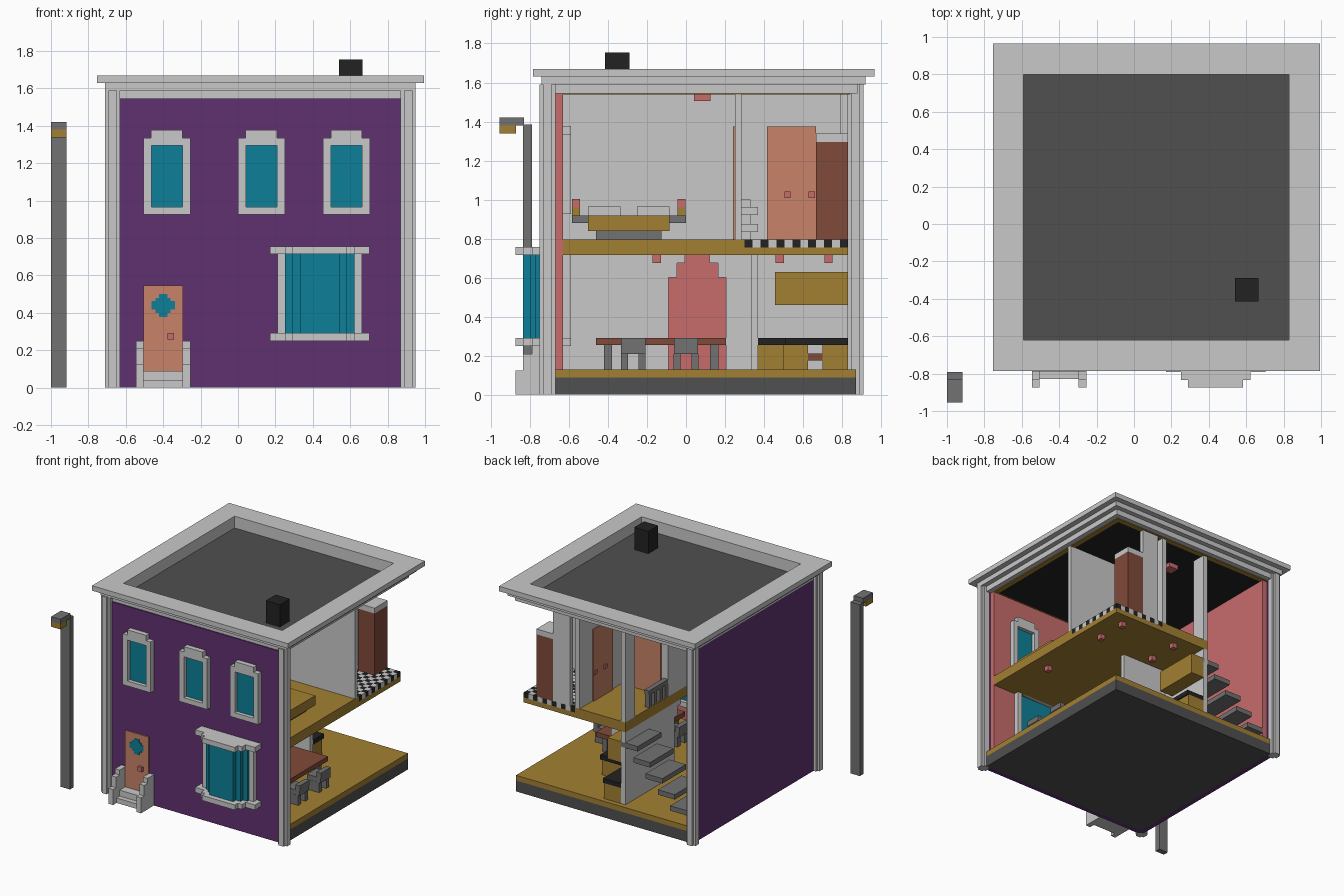
import bpy, bmesh
from mathutils import Vector

default_cube = bpy.data.objects.get("Cube")
if default_cube:
    bpy.data.objects.remove(default_cube, do_unlink=True)


def material(name, *rgb):
    mat = bpy.data.materials.new(name)
    mat.use_nodes = True
    mat.diffuse_color = (*rgb, 1)
    mat.node_tree.nodes["Principled BSDF"].inputs["Base Color"].default_value = (*rgb, 1)
    return mat


WHITE = material("pale stone", .584, .584, .584)
PURPLE = material("purple wall", .115, .031, .162)
TEAL = material("teal glass", .004, .216, .314)
ORANGE = material("orange door", .578, .223, .138)
GOLD = material("golden wood", .361, .216, .032)
SALMON = material("salmon paint", .578, .15, .15)
BROWN = material("brown wood", .216, .069, .042)
GREY = material("mid grey", .168, .168, .168)
DARK = material("dark grey", .08, .08, .08)
BLACK = material("black", .016, .016, .016)

VOXEL = .041


def add_box(bm, x, y, z, index=0):
    size = Vector((x[1] - x[0], y[1] - y[0], z[1] - z[0]))
    centre = Vector((x[0] + x[1], y[0] + y[1], z[0] + z[1])) / 2
    verts = bmesh.ops.create_cube(bm, size=1)["verts"]
    for v in verts:
        v.co = Vector(a * b for a, b in zip(v.co, size)) + centre
    for face in {f for v in verts for f in v.link_faces}:
        face.material_index = index


def finish(bm, name, *colours):
    mesh = bpy.data.meshes.new(name)
    bm.to_mesh(mesh)
    bm.free()
    for colour in colours:
        mesh.materials.append(colour)
    obj = bpy.data.objects.new(name, mesh)
    bpy.context.scene.collection.objects.link(obj)


def part(name, colour, x, y, z):
    bm = bmesh.new()
    add_box(bm, x, y, z)
    finish(bm, name, colour)


def around(centre, half):
    return (centre - half, centre + half)


def ring(name, colour, grow, z, inner=0):
    """Square frame around the roof opening."""
    west, east, south, north = -.59, .83, -.62, .8
    bm = bmesh.new()
    full = (west - grow, east + grow)
    add_box(bm, full, (south - grow, south - inner), z)
    add_box(bm, full, (north + inner, north + grow), z)
    for side in ((west - grow, west - inner), (east + inner, east + grow)):
        add_box(bm, side, (south - inner, north + inner), z)
    finish(bm, name, colour)


# Heights and spans shared by many parts
GROUND, CEILING, UPPER, EAVES = .13, .715, .795, 1.545
BACK = .83
HALL = (-.04, 0)

# Base, floors and outer walls
part("foundation", DARK, (-.63, .91), (-.67, .87), (0, .088))
part("ground_floor", GOLD, (-.63, .91), (-.67, .87), (.088, GROUND))
part("front_wall", PURPLE, (-.67, .91), (-.71, -.67), (0, EAVES))
part("front_lining", SALMON, (-.63, .87), (-.67, -.63), (GROUND, EAVES))
part("side_wall", PURPLE, (-.67, -.63), (-.67, BACK), (0, EAVES))
part("side_lining", SALMON, (-.63, -.59), (-.63, BACK), (GROUND, EAVES))
part("upper_floor", GOLD, (-.04, .87), (-.63, .3), (CEILING, UPPER))
part("upper_floor_back", GOLD, (-.04, .87), (.3, BACK), (CEILING, .755))
part("landing", GOLD, (-.04, .41), (.3, BACK), (.755, UPPER))

# Corner pilasters with a cross section like a plus
for px, py in ((-.67, -.71), (.91, -.71), (-.67, .87)):
    part("corner_pilaster", WHITE, around(px, .04), around(py, .022), (0, 1.59))
    part("corner_pilaster", WHITE, around(px, .022), around(py, .04), (0, 1.59))

# Roof
ring("eaves_beam", WHITE, .08, (EAVES, 1.59))
ring("lower_cornice", WHITE, .12, (1.59, 1.63))
ring("top_cornice", WHITE, .165, (1.63, 1.67))
ring("ceiling_trim", GOLD, .04, (EAVES - .006, EAVES))
part("roof_deck", DARK, (-.59, .83), (-.62, .8), (EAVES, 1.575))
part("ceiling_panel", BLACK, (-.59, .83), (-.62, .8), (EAVES - .004, EAVES))
part("chimney", BLACK, (.54, .665), (-.415, -.29), (1.575, 1.755))

# Upper windows
FRAME_DEPTH = (-.75, -.59)
for cx in (-.38, .125, .58):
    part("window_pane", TEAL, around(cx, .084), (-.72, -.62), (.965, 1.295))
    part("window_sill", WHITE, around(cx, .125), FRAME_DEPTH, (.925, .965))
    part("window_lintel", WHITE, around(cx, .125), FRAME_DEPTH, (1.295, 1.335))
    part("window_crown", WHITE, around(cx, .084), FRAME_DEPTH, (1.335, 1.378))
    for side in (-1, 1):
        part("window_jamb", WHITE, around(cx + side * .104, .021), FRAME_DEPTH, (.965, 1.295))

# Bay window, stepping outward
BAY = .437
for half, front in ((.185, -.77), (.147, -.8), (.105, -.835)):
    part("bay_pane", TEAL, around(BAY, half), (front, -.62), (.29, CEILING))
for half, front in ((.267, -.79), (.185, -.835), (.147, -.875)):
    for low in (.25, CEILING):
        part("bay_ledge", WHITE, around(BAY, half), (front, -.59), (low, low + VOXEL))
for side in (-1, 1):
    part("bay_jamb", WHITE, around(BAY + side * .206, .021), FRAME_DEPTH, (.29, CEILING))

# Front door with a cross-shaped pane
DOOR = -.4
part("front_door", ORANGE, around(DOOR, .105), (-.72, -.62), (.085, .545))
for wide, tall in ((.062, .022), (.022, .062), (.04, .04)):
    part("door_pane", TEAL, around(DOOR, wide), (-.725, -.615), around(.44, tall))
part("door_knob", SALMON, around(-.36, .018), (-.74, -.6), around(.275, .018))

# Front steps and their stepped side walls
for front, top in ((-.83, .04), (-.79, .088)):
    part("front_step", WHITE, around(DOOR, .105), (front, -.71), (0, top))
for side in (-1, 1):
    for front, top in ((-.875, .125), (-.835, .21), (-.79, .25)):
        part("step_cheek", WHITE, around(DOOR + side * .125, .021), (front, -.71), (0, top))

# Street lamp
part("lamp_post", GREY, (-1, -.917), (-.835, -.79), (0, 1.385))
part("lamp_arm", GREY, (-1, -.917), (-.955, -.83), (1.38, 1.42))
part("lamp_light", GOLD, (-1, -.917), (-.955, -.87), (1.338, 1.38))

# Ground-floor partitions with a stepped archway
part("hall_wall_front", WHITE, HALL, (-.63, -.09), (GROUND, CEILING))
part("hall_wall_back", WHITE, HALL, (.205, BACK), (GROUND, CEILING))
for side in (-1, 1):
    part("arch_shoulder", WHITE, HALL, around(.058 + side * .126, .021), (.6, CEILING))
    part("arch_shoulder", WHITE, HALL, around(.058 + side * .084, .021), (.675, CEILING))
part("kitchen_wall", WHITE, (-.04, .41), (.335, .37), (GROUND, CEILING))

# Upper partitions and doors
part("bedroom_hall_wall", WHITE, HALL, (-.63, .285), (UPPER, EAVES))
part("bedroom_back_wall", WHITE, (-.04, .87), (.25, .285), (UPPER, EAVES))
part("bathroom_wall", WHITE, (.37, .41), (.285, BACK), (UPPER, EAVES))
part("landing_post", WHITE, HALL, (.71, BACK), (UPPER, EAVES))
part("bathroom_door", ORANGE, (.36, .42), (.415, .665), (UPPER, 1.375))
part("bedroom_door", ORANGE, (.02, .25), (.24, .295), (UPPER, 1.375))
for ky in (.52, .645):
    part("bathroom_knob", SALMON, (.35, .435), around(ky, .016), around(1.025, .016))

# Bathroom: chequered floor, cabinet, shelf and basin
bm = bmesh.new()
columns, rows = 11, 13
for i in range(columns):
    for j in range(rows):
        x, y = .41 + i * .0418, .3 + j * .0408
        add_box(bm, (x, x + .0418), (y, y + .0408), (.755, UPPER), (i + j) % 2)
finish(bm, "bathroom_tiles", BLACK, WHITE)
part("bathroom_cabinet", BROWN, (.605, .755), (.665, BACK), (UPPER, 1.295))
part("cabinet_top", WHITE, (.605, .755), (.665, BACK), (1.295, 1.338))
part("bathroom_screen", WHITE, (.455, .605), (.79, BACK), (UPPER, EAVES))
part("basin_stand", WHITE, (.56, .64), (.285, .33), (UPPER, 1))
for low in (.835, .92):
    part("basin_ledge", WHITE, (.54, .66), (.285, .37), (low, low + VOXEL))

# Staircase and railing
for i in range(5):
    left = -.59 + i * .11
    part("stair_tread", GREY, (left, left + .15), (.53, BACK), around(.21 + i * .1, .02))
part("rail_top", GREY, HALL, (.285, .53), (.9, .935))
for i in range(4):
    part("rail_baluster", GREY, HALL, around(.31 + i * .066, .016), (UPPER, .9))

# Bed with pillows, bedside shelves and lamps
BED = -.293
part("bed_base", GREY, (.04, .7), around(BED, .168), (UPPER, .84))
part("mattress", GOLD, (0, .75), around(BED, .208), (.84, .918))
for side in (-1, 1):
    part("pillow", WHITE, (.04, .16), around(BED + side * .126, .083), (.918, .965))
    part("bedside_shelf", GREY, (0, .12), around(BED + side * .25, .042), (.88, .918))
    part("bedside_lamp", GOLD, (.03, .07), around(BED + side * .27, .021), (.918, .96))
    part("lamp_shade", SALMON, (.03, .07), around(BED + side * .27, .021), (.96, 1.003))

# Dining table and stools
part("table_top", BROWN, (.33, .66), (-.46, .205), (.255, .292))
for lx in (.38, .61):
    for ly in (-.4, .145):
        part("table_leg", GREY, around(lx, .021), around(ly, .021), (GROUND, .255))
for sx, side in ((.27, -1), (.72, 1)):
    for sy in (-.27, 0):
        part("stool_seat", GREY, around(sx, .062), around(sy, .062), (.21, .25))
        part("stool_back", GREY, around(sx + side * .045, .02), around(sy, .062), (.25, .292))
        for ly in (-1, 1):
            part("stool_leg", GREY, around(sx, .05), around(sy + ly * .045, .018), (GROUND, .21))

# Kitchen units
part("cabinet_left", GOLD, (0, .15), (.37, .625), (GROUND, .255))
part("cabinet_right", GOLD, (0, .15), (.7, BACK), (GROUND, .255))
part("cabinet_drawer", BROWN, (0, .15), (.62, .705), (.175, .212))
part("cabinet_side", GOLD, (.15, .4), (.37, .5), (GROUND, .255))
part("worktop", BLACK, (0, .16), (.37, BACK), (.255, .292))
part("worktop_side", BLACK, (.16, .41), (.37, .51), (.255, .292))
part("wall_cupboard", GOLD, (0, .12), (.455, BACK), (.46, .63))

# Ceiling lights on both storeys
for lx in (.22, .73):
    for ly in (-.15, .48, .73):
        part("ceiling_light", SALMON, around(lx, .021), around(ly, .021), (.675, CEILING))
for lx, ly in ((.34, .083), (.09, .54)):
    part("upper_light", SALMON, around(lx, .042), around(ly, .042), (1.505, EAVES))
